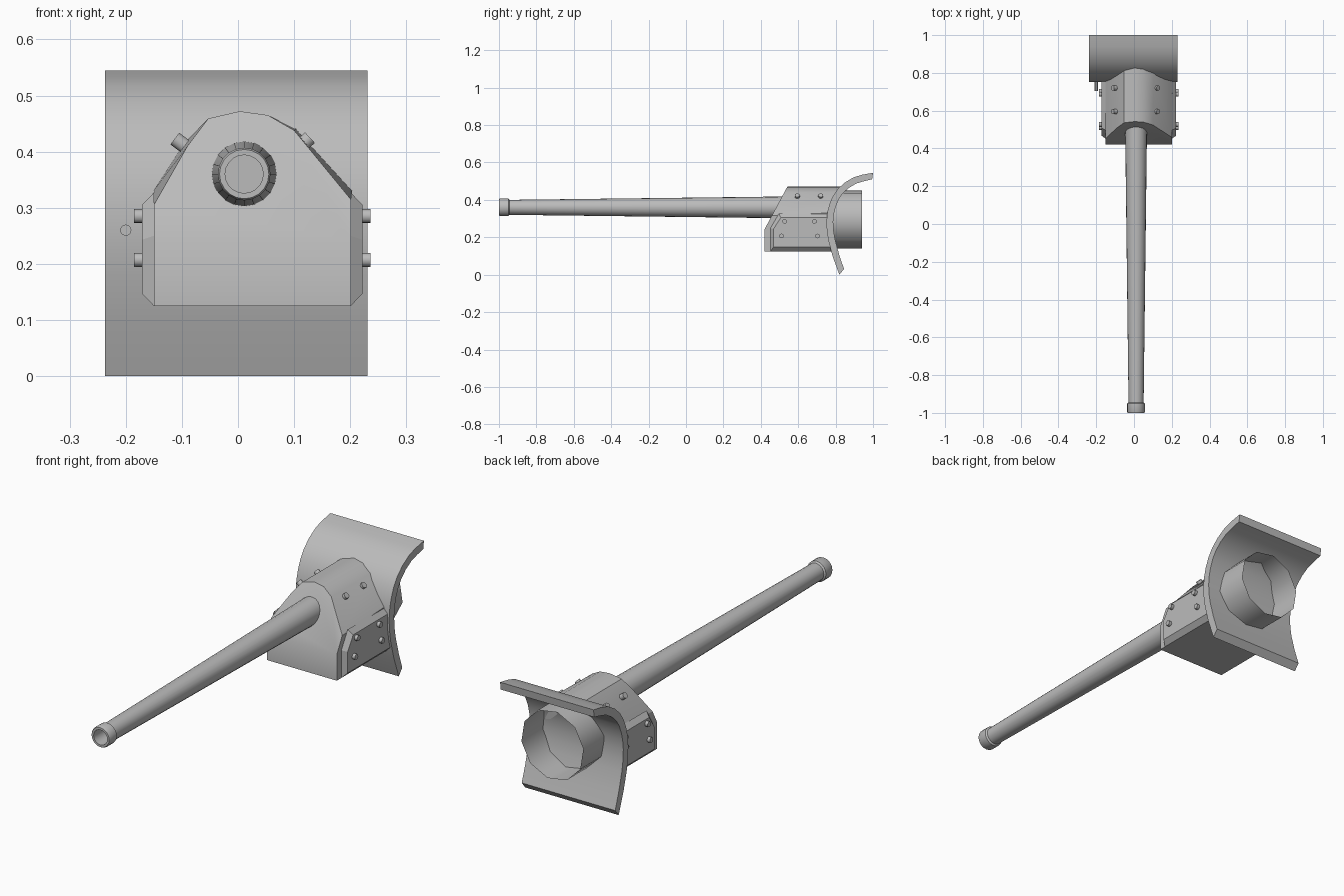
import bpy, bmesh, math
from mathutils import Vector

if "Cube" in bpy.data.objects:
    bpy.data.objects.remove(bpy.data.objects["Cube"])

steel = bpy.data.materials.new("grey_steel")
steel.diffuse_color = (0.5, 0.5, 0.5, 1)
steel.use_nodes = True
steel.node_tree.nodes["Principled BSDF"].inputs["Base Color"].default_value = steel.diffuse_color


def make(name, verts, faces, smooth=None):
    me = bpy.data.meshes.new(name)
    me.from_pydata([tuple(v) for v in verts], [], faces)
    bm = bmesh.new()
    bm.from_mesh(me)
    bmesh.ops.recalc_face_normals(bm, faces=bm.faces)
    bm.to_mesh(me)
    bm.free()
    me.materials.append(steel)
    ob = bpy.data.objects.new(name, me)
    bpy.context.collection.objects.link(ob)
    if smooth:
        bpy.ops.object.select_all(action='DESELECT')
        ob.select_set(True)
        bpy.context.view_layer.objects.active = ob
        bpy.ops.object.shade_smooth_by_angle(angle=math.radians(smooth))
    return ob


def bridge(n, a=0, b=None):
    """Quads joining two closed loops of n vertices."""
    b = a + n if b is None else b
    return [(a + i, a + (i + 1) % n, b + (i + 1) % n, b + i) for i in range(n)]


def lathe(name, origin, axis, profile, n, smooth=30, caps=True):
    """Revolve (distance, radius) pairs around an axis."""
    axis = Vector(axis).normalized()
    u = axis.orthogonal().normalized()
    w = axis.cross(u)
    verts, faces = [], []
    for d, r in profile:
        for i in range(n):
            t = 2 * math.pi * (i + 0.5) / n
            verts.append(Vector(origin) + axis * d + (u * math.cos(t) + w * math.sin(t)) * r)
    for k in range(len(profile) - 1):
        faces += bridge(n, k * n)
    if caps:
        faces += [tuple(range(n)), tuple(range(len(verts) - n, len(verts)))]
    return make(name, verts, faces, smooth)


# Curved shield: centre line given by its front edge, thickened backwards
front = [(0.812, 0.01), (0.785, 0.095), (0.762, 0.18), (0.753, 0.235), (0.751, 0.286),
         (0.756, 0.335), (0.767, 0.377), (0.785, 0.42), (0.81, 0.457), (0.848, 0.492),
         (0.895, 0.52), (0.94, 0.534), (1.0, 0.545)]
back = []
for i, p in enumerate(front):
    a, b = front[max(i - 1, 0)], front[min(i + 1, len(front) - 1)]
    t = Vector((b[0] - a[0], b[1] - a[1])).normalized()
    back.append((p[0] + t.y * 0.036, p[1] - t.x * 0.036))
back[0] = (0.845, 0.03)
back[-1] = (0.995, 0.51)
front[0] = (0.82, 0.0)
loop = front + back[::-1]
n = len(loop)
verts = [(x, y, z) for x in (-0.237, 0.231) for y, z in loop]
make("shield", verts, bridge(n) + [tuple(range(n)), tuple(range(n, 2 * n))], 30)


def shield_y(z):
    for (y0, z0), (y1, z1) in zip(front, front[1:]):
        if z0 <= z <= z1:
            return y0 + (y1 - y0) * (z - z0) / (z1 - z0)


# Mount housing: sloped nose lofted back to the shield
nose = [(-0.15, 0.243), (-0.15, 0.125), (0.201, 0.125), (0.201, 0.243), (0.201, 0.315),
        (0.1, 0.438), (0.053, 0.465), (0.003, 0.472), (-0.053, 0.459), (-0.09, 0.41), (-0.15, 0.305)]
tail = nose[:4] + [(0.203, 0.331), (0.104, 0.44)] + nose[6:9] + [(-0.096, 0.415), (-0.15, 0.331)]
n = len(nose)
verts = [(x, 0.42 + max(0, z - 0.243) * 0.535, z) for x, z in nose]
verts += [(x, shield_y(z) + 0.015, z) for x, z in tail]
make("mount_housing", verts,
     bridge(n) + [(0, 1, 2, 3), (0,) + tuple(range(3, n)), tuple(range(n, 2 * n))], 30)

# Chamfered cheek plates with four bolts each
base = [(0.452, 0.125), (0.452, 0.25), (0.497, 0.327), (0.78, 0.327), (0.78, 0.125)]
face = [(0.467, 0.147), (0.467, 0.243), (0.507, 0.305), (0.775, 0.305), (0.775, 0.147)]
for side, x0, s in (("left", -0.15, -1), ("right", 0.201, 1)):
    verts = [(x0, y, z) for y, z in base] + [(x0 + s * 0.021, y, z) for y, z in face]
    make(side + "_cheek_plate", verts, bridge(5) + [(0, 1, 2, 3, 4), (5, 6, 7, 8, 9)])
    for i, (y, z) in enumerate([(0.527, 0.285), (0.687, 0.285), (0.511, 0.207), (0.703, 0.207)]):
        lathe(f"{side}_cheek_bolt_{i}", (x0 + s * 0.015, y, z), (s, 0, 0),
              [(0, 0.0125), (0.02, 0.0125)], 10, 40)

# Roof bolts on the slanted upper sides
for side, x, z, axis in (("left", -0.095, 0.41, (-0.8, 0, 0.6)),
                         ("right", 0.112, 0.41, (0.73, 0, 0.68))):
    for i, y in enumerate((0.595, 0.72)):
        lathe(f"{side}_roof_bolt_{i}", (x, y, z), axis, [(0, 0.0135), (0.022, 0.0135)], 10, 40)

# Tapered barrel with muzzle ring and bore
lathe("barrel", (0.011, 0, 0.36), (0, 1, 0),
      [(-0.85, 0.034), (-1.0, 0.034), (-1.0, 0.044), (-0.994, 0.047), (-0.95, 0.047),
       (-0.944, 0.04), (0.6, 0.059)], 20)

# Open breech sleeve behind the shield
lathe("breech_sleeve", (0.011, 0, 0.296), (0, 1, 0), [(0.77, 0.157), (0.94, 0.157)], 10, 40, caps=False)

# Sighting peg on the shield front
lathe("shield_peg", (-0.2, 0.705, 0.26), (0, 1, 0), [(0, 0.01), (0.06, 0.01)], 12)
